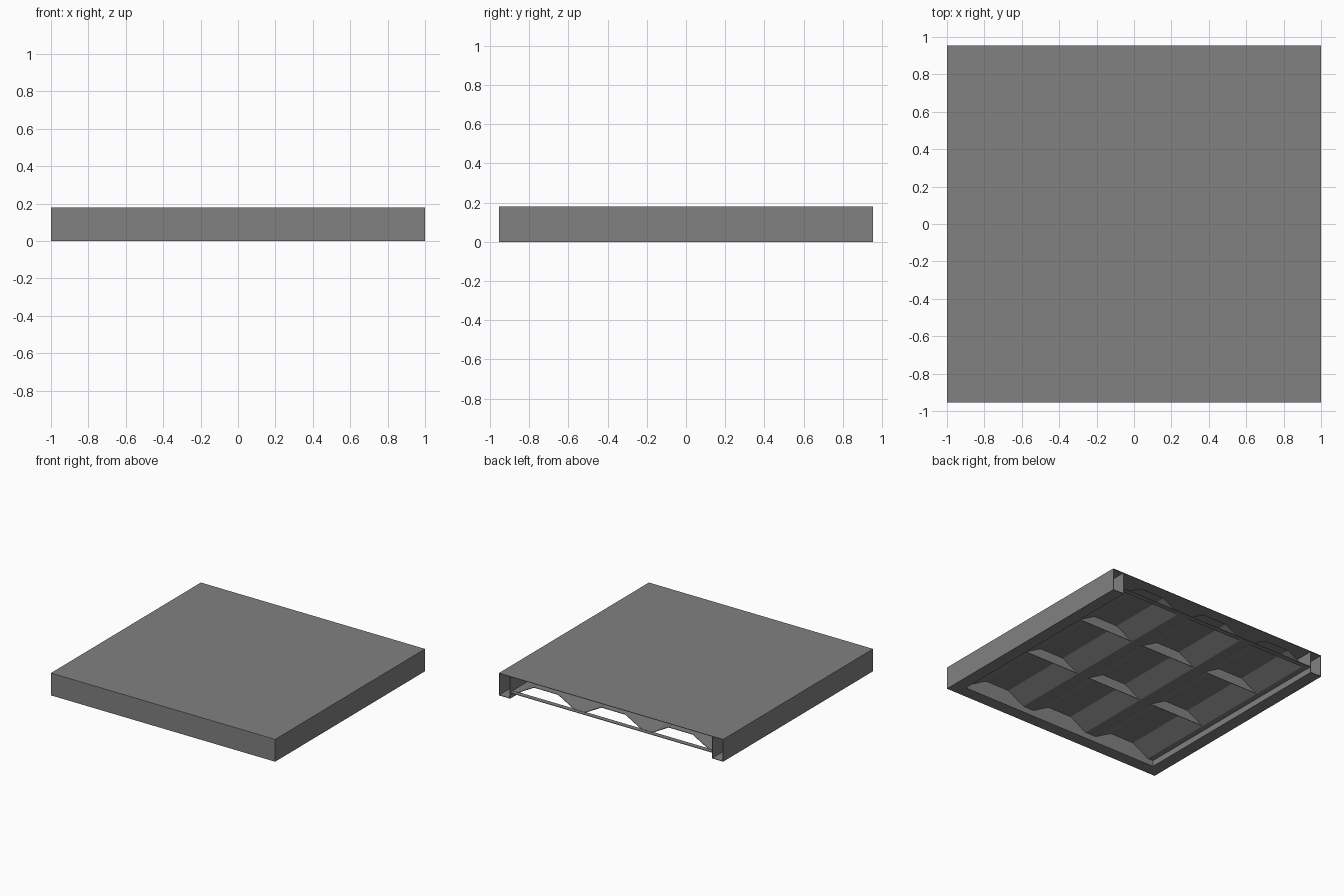
import bpy

cube = bpy.data.objects.get("Cube")
if cube:
    bpy.data.objects.remove(cube, do_unlink=True)

grey = bpy.data.materials.new("plain grey")
grey.use_nodes = True
COLOUR = (0.22, 0.22, 0.22, 1)
grey.diffuse_color = COLOUR
grey.node_tree.nodes["Principled BSDF"].inputs["Base Color"].default_value = COLOUR

X, Y, H = 1.0, 0.955, 0.18      # half width, half depth, height
RAIL, T = 0.1, 0.004            # rail width, plate thickness
LOW, HIGH = 0.05, 0.13          # corrugation levels
SHEET_X = X - RAIL
BAYS = 3


def add_mesh(name, verts, faces):
    mesh = bpy.data.meshes.new(name)
    mesh.from_pydata(verts, [], faces)
    mesh.materials.append(grey)
    obj = bpy.data.objects.new(name, mesh)
    bpy.context.collection.objects.link(obj)
    return obj


def box(name, x0, x1, y0, y1, z0, z1):
    verts = [(x, y, z) for z in (z0, z1) for y in (y0, y1) for x in (x0, x1)]
    faces = [(0, 2, 3, 1), (4, 5, 7, 6), (0, 1, 5, 4),
             (2, 6, 7, 3), (0, 4, 6, 2), (1, 3, 7, 5)]
    return add_mesh(name, verts, faces)


def extrude_y(name, outline, y0, y1, closed):
    """Sweep an x-z outline along y, capped when closed."""
    n = len(outline)
    verts = [(x, y, z) for y in (y0, y1) for x, z in outline]
    faces = [(i, (i + 1) % n, n + (i + 1) % n, n + i)
             for i in range(n if closed else n - 1)]
    if closed:
        faces += [tuple(range(n))[::-1], tuple(range(n, 2 * n))]
    return add_mesh(name, verts, faces)


# Flat deck and front wall
box("top_deck", -X, X, -Y, Y, H - T, H)
box("front_wall", -X, X, -Y, -Y + T, 0, H - T)

# Hollow side rails, open at the back
for side, s in (("left", 1), ("right", -1)):
    outer = sorted((s * X, s * (X - T)))
    inner = sorted((s * SHEET_X, s * (SHEET_X + T)))
    base = sorted((s * SHEET_X, s * X))
    box(side + "_outer_wall", *outer, -Y, Y, 0, H - T)
    box(side + "_inner_wall", *inner, -Y + RAIL, Y, 0, H - T)
    box(side + "_rail_base", *base, -Y, Y, 0, T)

# Hollow front rail
box("front_rail_base", -SHEET_X, SHEET_X, -Y, -Y + RAIL, 0, T)
box("front_inner_wall", -SHEET_X, SHEET_X, -Y + RAIL - T, -Y + RAIL, 0, H - T)

# Corrugated sheet with ridges running front to back
bay = 2 * SHEET_X / BAYS
shape = [(0.08, LOW), (0.32, HIGH), (0.68, HIGH), (0.92, LOW)]
profile = [(-SHEET_X, LOW)]
for i in range(BAYS):
    profile += [(-SHEET_X + (i + u) * bay, z) for u, z in shape]
profile.append((SHEET_X, LOW))
sheet = extrude_y("corrugated_sheet", profile, -Y + RAIL, Y - 0.03, False)
solid = sheet.modifiers.new("thickness", "SOLIDIFY")
solid.thickness = T
solid.offset = 0

# Cross plates standing in the troughs
for row, y in enumerate((-0.23, 0.39)):
    for i in range(BAYS):
        outline = [(-SHEET_X + (i + u) * bay, z) for u, z in shape]
        extrude_y(f"cross_plate_{row + 1}_{i + 1}", outline, y - T, y, True)

# Narrow tie strip under the open back edge
box("back_strip", -SHEET_X, SHEET_X, Y - 0.04, Y, LOW - T, LOW)
